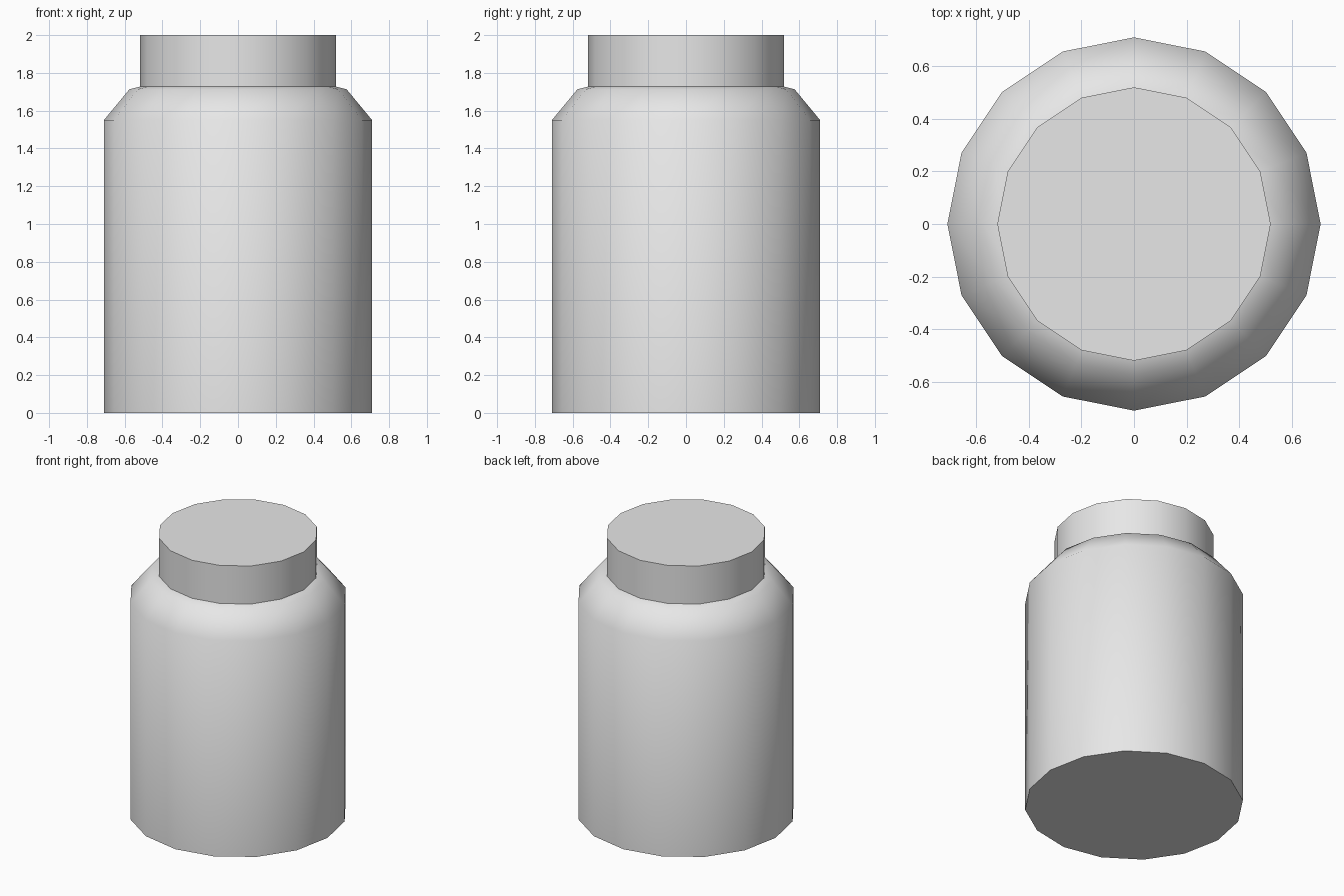
import bpy, bmesh, math

old = bpy.data.objects.get("Cube")
if old:
    bpy.data.objects.remove(old, do_unlink=True)

SIDES = 16

grey = bpy.data.materials.new("light_grey")
grey.use_nodes = True
grey.diffuse_color = (0.8, 0.8, 0.8, 1)
grey.node_tree.nodes["Principled BSDF"].inputs["Base Color"].default_value = (0.8, 0.8, 0.8, 1)


def lathe(name, profile):
    """Closed turned part from (radius, height) points, listed bottom to top."""
    bm = bmesh.new()
    rings = []
    for r, z in profile:
        angles = [2 * math.pi * i / SIDES for i in range(SIDES)]
        rings.append([bm.verts.new((r * math.cos(a), r * math.sin(a), z)) for a in angles])
    for low, high in zip(rings, rings[1:]):
        for i in range(SIDES):
            j = (i + 1) % SIDES
            bm.faces.new((low[i], low[j], high[j], high[i]))
    bm.faces.new(rings[0][::-1])
    bm.faces.new(rings[-1])
    mesh = bpy.data.meshes.new(name)
    bm.to_mesh(mesh)
    bm.free()
    mesh.materials.append(grey)
    obj = bpy.data.objects.new(name, mesh)
    bpy.context.collection.objects.link(obj)
    # Soft sides and shoulder, crisp rims
    bpy.ops.object.select_all(action='DESELECT')
    obj.select_set(True)
    bpy.context.view_layer.objects.active = obj
    bpy.ops.object.shade_smooth_by_angle(angle=math.radians(60))
    return obj


# Jar body with sloped shoulder
lathe("jar_body", [(0.71, 0), (0.71, 1.55), (0.575, 1.713), (0.49, 1.735)])

# Flat screw lid
lathe("lid", [(0.52, 1.725), (0.52, 2)])
